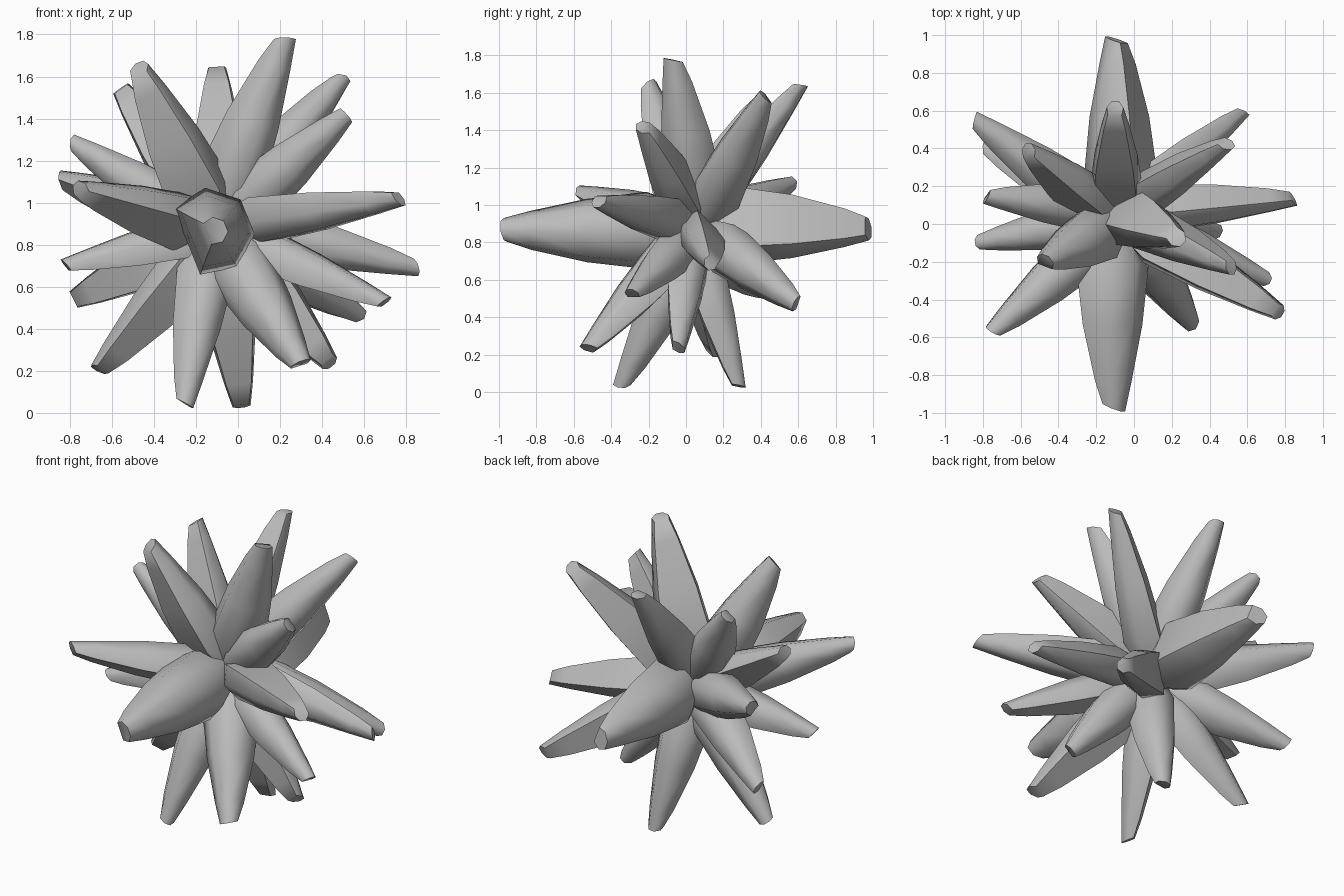
import bpy, bmesh, math
from mathutils import Vector

if "Cube" in bpy.data.objects:
    bpy.data.objects.remove(bpy.data.objects["Cube"])

grey = bpy.data.materials.new("stone grey")
grey.use_nodes = True
grey.diffuse_color = (0.5, 0.5, 0.5, 1)
grey.node_tree.nodes["Principled BSDF"].inputs["Base Color"].default_value = (0.5, 0.5, 0.5, 1)

CENTRE = Vector((-0.09, 0.04, 0.88))
LEFT, BACK, UP = Vector((1, 0, 0)), Vector((0, 1, 0)), Vector((0, 0, 1))
RIGHT, FRONT, DOWN = -LEFT, -BACK, -UP
# Fraction along the crystal, fraction of its half width
PROFILE = [(0.0, 0.45), (0.24, 1.0), (0.55, 0.82), (0.84, 0.5), (0.97, 0.31)]
# Rounded back, with one broad flat face opposite angle zero
ANGLES = [math.radians(50 * step - 125) for step in range(6)]
SLIM, MEDIUM, BROAD, HUGE = 0.13, 0.145, 0.165, 0.21


def crystal(name, tip, half_width, flat):
    """Blunt six-sided spike whose flat face looks along the given direction."""
    axis = Vector(tip) - CENTRE
    length = axis.length
    axis.normalize()
    back = -(flat - axis * flat.dot(axis)).normalized()
    side = axis.cross(back)
    bm = bmesh.new()
    rings = []
    for along, wide in PROFILE:
        ring = []
        for a in ANGLES:
            slant = 0.025 * math.cos(a) if along > 0.9 else 0
            offset = back * (math.cos(a) - 0.2) + side * math.sin(a)
            ring.append(bm.verts.new(CENTRE + axis * length * (along + slant)
                                     + offset * half_width * wide))
        rings.append(ring)
    n = len(ANGLES)
    for low, high in zip(rings, rings[1:]):
        for i in range(n):
            j = (i + 1) % n
            bm.faces.new((low[i], low[j], high[j], high[i]))
    bm.faces.new(rings[0][::-1])
    bm.faces.new(rings[-1])
    bmesh.ops.recalc_face_normals(bm, faces=bm.faces)
    mesh = bpy.data.meshes.new(name + "_crystal")
    bm.to_mesh(mesh)
    bm.free()
    mesh.materials.append(grey)
    obj = bpy.data.objects.new(name + "_crystal", mesh)
    bpy.context.collection.objects.link(obj)
    bpy.ops.object.select_all(action="DESELECT")
    obj.select_set(True)
    bpy.context.view_layer.objects.active = obj
    bpy.ops.object.shade_smooth_by_angle(angle=math.radians(54))


# Long horizontal pair
crystal("front", (-0.1, -1, 0.87), HUGE, RIGHT + DOWN * 0.4)
crystal("back", (-0.1, 1, 0.87), HUGE, LEFT + UP * 0.4)

# Upper crystals
crystal("top_tall", (0.24, -0.08, 1.8), BROAD, BACK + RIGHT)
crystal("top_back", (-0.1, 0.63, 1.66), MEDIUM, FRONT + DOWN)
crystal("top_left_back", (0.51, 0.43, 1.6), MEDIUM, BACK + RIGHT)
crystal("top_left_front", (0.53, -0.24, 1.43), MEDIUM, BACK)
crystal("top_right_front", (-0.48, -0.2, 1.66), BROAD, FRONT + DOWN)
crystal("top_right_back", (-0.57, 0.4, 1.56), MEDIUM, FRONT)
crystal("upper_right", (-0.8, 0.14, 1.3), SLIM, BACK + DOWN)

# Middle crystals
crystal("left_front", (0.79, -0.48, 1.02), MEDIUM, UP)
crystal("left_side", (0.87, 0.13, 0.68), SLIM, BACK + UP)
crystal("right_front", (-0.77, -0.58, 1.07), MEDIUM, FRONT + DOWN)
crystal("right_back", (-0.86, 0.57, 1.12), MEDIUM, FRONT + DOWN)
crystal("right_side", (-0.84, -0.1, 0.7), SLIM, DOWN)

# Lower crystals
crystal("low_left_front", (0.72, -0.3, 0.52), SLIM, DOWN)
crystal("low_left_back", (0.59, 0.6, 0.46), MEDIUM, BACK + RIGHT)
crystal("low_right_back", (-0.8, 0.42, 0.53), MEDIUM, FRONT)
crystal("bottom_left", (0.45, -0.04, 0.22), MEDIUM, FRONT)
crystal("bottom_front", (0.31, -0.54, 0.22), BROAD, BACK + DOWN)
crystal("bottom_back", (0.02, 0.29, 0.01), MEDIUM, FRONT)
crystal("bottom_right_front", (-0.25, -0.36, 0.02), MEDIUM, RIGHT + BACK)
crystal("bottom_right", (-0.68, 0.16, 0.19), MEDIUM, FRONT + DOWN)
